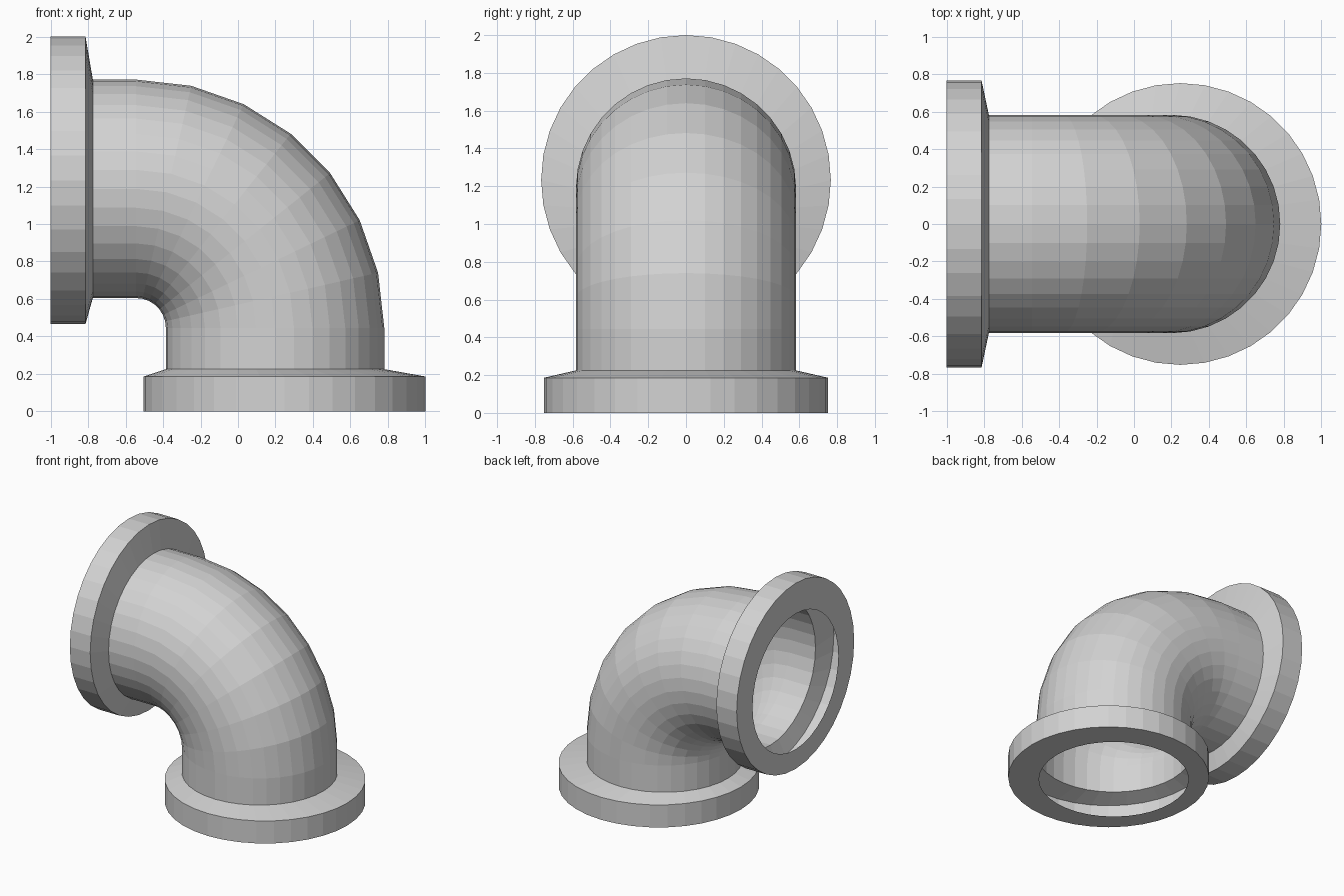
import bpy, bmesh
from math import sin, cos, pi
from mathutils import Vector

cube = bpy.data.objects.get("Cube")
if cube:
    bpy.data.objects.remove(cube, do_unlink=True)

SIDES = 36
grey = bpy.data.materials.new("pipe grey")
grey.use_nodes = True
grey.diffuse_color = (0.65, 0.65, 0.65, 1)
grey.node_tree.nodes["Principled BSDF"].inputs["Base Color"].default_value = (0.65, 0.65, 0.65, 1)


def ring(centre, u, v, r):
    """Circle of points in the plane spanned by u and v."""
    return [centre + r * (cos(a) * u + sin(a) * v)
            for a in (2 * pi * i / SIDES for i in range(SIDES))]


def loft(name, rings):
    """Skin a chain of rings into a thin shell, open at both ends."""
    bm = bmesh.new()
    loops = [[bm.verts.new(p) for p in pts] for pts in rings]
    for a, b in zip(loops, loops[1:]):
        for i in range(SIDES):
            j = (i + 1) % SIDES
            bm.faces.new((a[i], a[j], b[j], b[i]))
    bmesh.ops.recalc_face_normals(bm, faces=bm.faces)
    mesh = bpy.data.meshes.new(name)
    bm.to_mesh(mesh)
    bm.free()
    mesh.materials.append(grey)
    obj = bpy.data.objects.new(name, mesh)
    bpy.context.collection.objects.link(obj)


X, Y, Z = Vector((1, 0, 0)), Vector((0, 1, 0)), Vector((0, 0, 1))
PIPE_R, HOLE_R = 0.583, 0.56
BEND, BEND_R, STEPS = Vector((-0.545, 0, 0.445)), 0.743, 7
PIPE_X, PIPE_Z = BEND.x + BEND_R, BEND.z + BEND_R
COLLAR = 0.225

# Elbow pipe: straight ends with a quarter bend between
stations = [(Vector((-1 + COLLAR, 0, PIPE_Z)), Z)]
for s in range(STEPS + 1):
    t = pi / 2 * s / STEPS
    out = sin(t) * X + cos(t) * Z
    stations.append((BEND + BEND_R * out, out))
stations.append((Vector((PIPE_X, 0, COLLAR)), X))
loft("elbow_pipe", [ring(c, u, Y, PIPE_R) for c, u in stations])


def flange(name, end, u, axis, rim_r, shift):
    """Hollow collar: holed face, rim shifted outward, sloped shoulder."""
    rim = end + shift * u
    loft(name, [
        ring(end, u, Y, HOLE_R),
        ring(rim, u, Y, rim_r),
        ring(rim + 0.186 * axis, u, Y, rim_r),
        ring(end + COLLAR * axis, u, Y, PIPE_R),
    ])


flange("bottom_flange", Vector((PIPE_X, 0, 0)), X, Z, 0.752, 0.05)
flange("side_flange", Vector((-1, 0, PIPE_Z)), Z, X, 0.767, 0.045)
